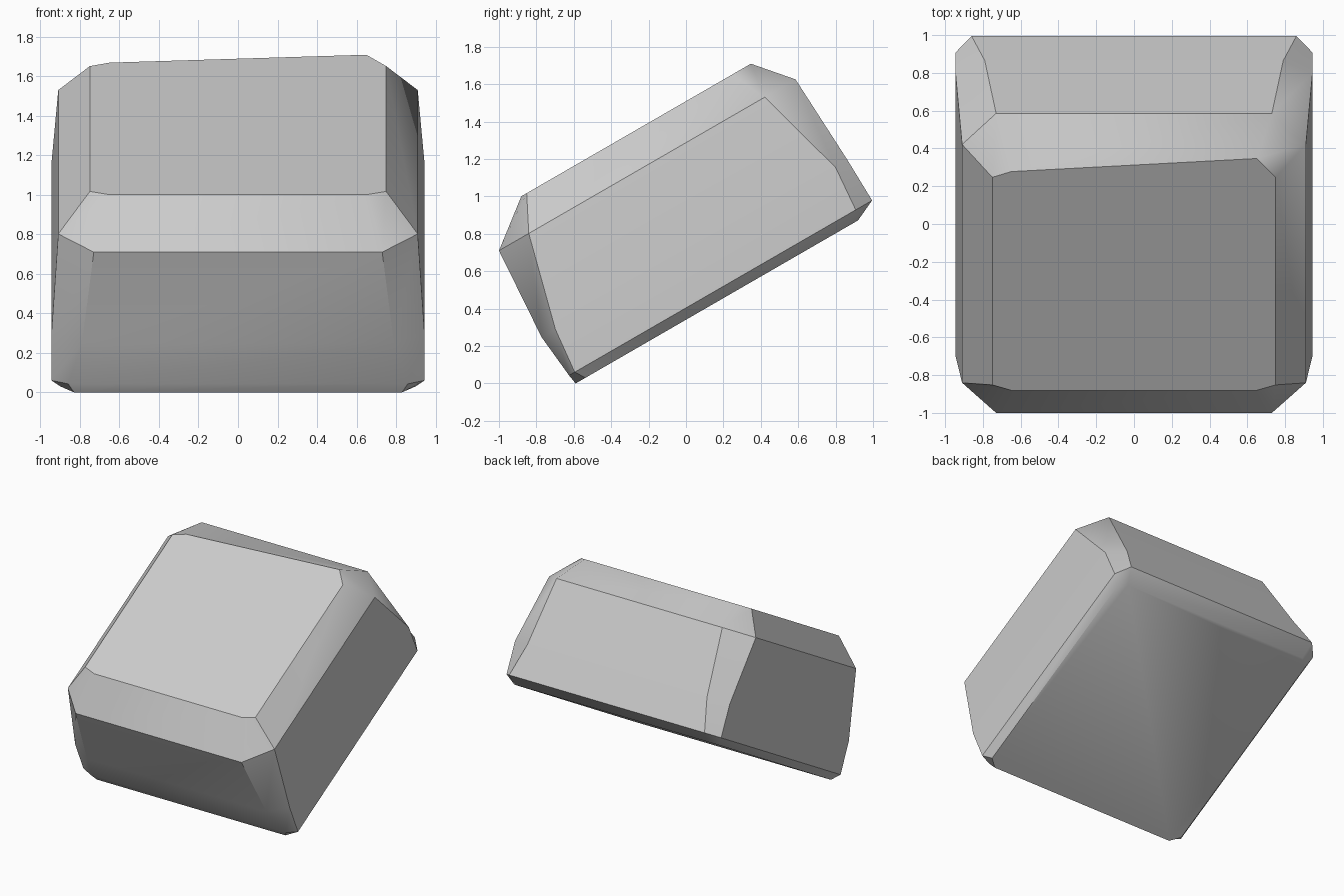
import bpy
import bmesh
import math

if "Cube" in bpy.data.objects:
    bpy.data.objects.remove(bpy.data.objects["Cube"], do_unlink=True)

grey = bpy.data.materials.new("plain grey")
grey.use_nodes = True
colour = (0.6, 0.6, 0.6, 1)
grey.diffuse_color = colour
grey.node_tree.nodes["Principled BSDF"].inputs["Base Color"].default_value = colour

# Corner-cut sections, bottom to top:
# height, side x, end x, front y, front corner y, back corner y, back y, back skew
SECTIONS = [
    (0.295, 0.90, 0.83, -0.511, -0.45, 1.18, 1.232, 0),
    (0.35, 0.945, 0.86, -0.52, -0.485, 1.25, 1.351, 0),
    (0.60, 0.945, 0.79, -0.545, -0.46, 1.27, 1.345, 0),
    (1.115, 0.91, 0.73, -0.511, -0.327, 1.13, 1.32, 0),
    (1.307, 0.75, 0.65, -0.262, -0.229, 1.04, 1.115, 0.04),
]


def add_section(bm, height, side, end, front, front_corner, back_corner, back, skew):
    """One eight-sided ring, counter-clockwise seen from above."""
    outline = [
        (-end, front), (end, front), (side, front_corner), (side, back_corner),
        (end, back + skew), (-end, back - skew), (-side, back_corner), (-side, front_corner),
    ]
    return [bm.verts.new((x, y, height)) for x, y in outline]


# Chamfered block skinned through the sections
bm = bmesh.new()
rings = [add_section(bm, *section) for section in SECTIONS]
for low, high in zip(rings, rings[1:]):
    for i in range(len(low)):
        j = (i + 1) % len(low)
        bm.faces.new((low[i], low[j], high[j], high[i]))
bm.faces.new(rings[0][::-1])
bm.faces.new(rings[-1])
bmesh.ops.recalc_face_normals(bm, faces=bm.faces)
mesh = bpy.data.meshes.new("chamfered_block")
bm.to_mesh(mesh)
bm.free()
mesh.materials.append(grey)

# Block balanced on its lower front edge
block = bpy.data.objects.new("chamfered_block", mesh)
bpy.context.collection.objects.link(block)
block.rotation_euler.x = math.radians(30)

bpy.ops.object.select_all(action="DESELECT")
block.select_set(True)
bpy.context.view_layer.objects.active = block
bpy.ops.object.shade_smooth_by_angle(angle=math.radians(35))
